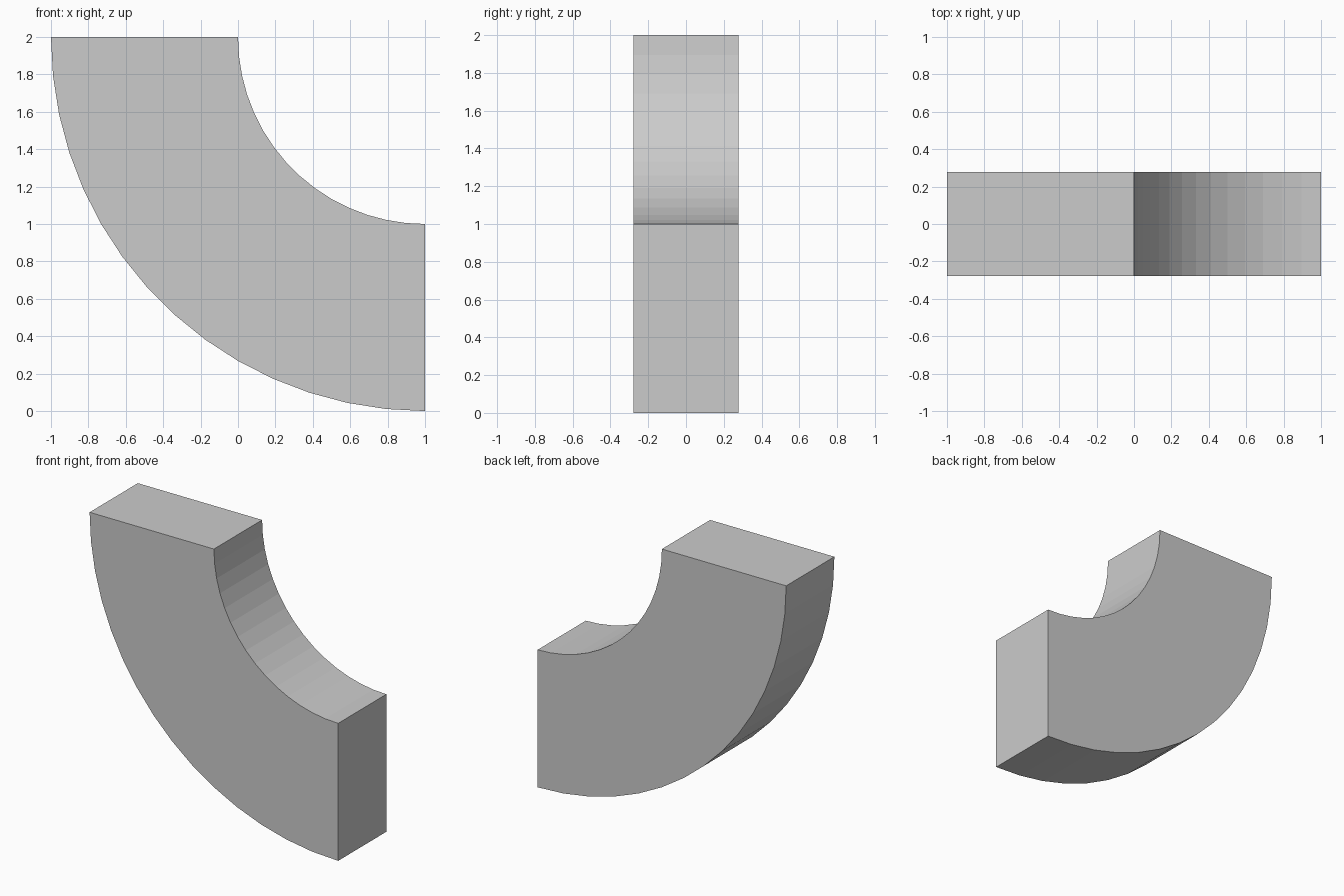
import bpy, bmesh
from math import cos, sin, pi

if "Cube" in bpy.data.objects:
    bpy.data.objects.remove(bpy.data.objects["Cube"])

SEGMENTS = 15
HALF_DEPTH = 0.277
CX, CZ = 1.0, 2.0


def arc(radius):
    """Quarter arc from the top end to the right end."""
    angles = [pi + pi / 2 * i / SEGMENTS for i in range(SEGMENTS + 1)]
    return [(CX + radius * cos(a), CZ + radius * sin(a)) for a in angles]


# Quarter ring: a strip of quads between both arcs, extruded through the depth
bm = bmesh.new()
inner, outer = [[bm.verts.new((x, -HALF_DEPTH, z)) for x, z in arc(r)] for r in (1.0, 2.0)]
strip = [bm.faces.new((inner[i], outer[i], outer[i + 1], inner[i + 1])) for i in range(SEGMENTS)]
result = bmesh.ops.extrude_face_region(bm, geom=strip, use_keep_orig=True)
moved = [v for v in result["geom"] if isinstance(v, bmesh.types.BMVert)]
bmesh.ops.translate(bm, verts=moved, vec=(0, 2 * HALF_DEPTH, 0))
bmesh.ops.recalc_face_normals(bm, faces=bm.faces)

mesh = bpy.data.meshes.new("quarter_ring")
bm.to_mesh(mesh)
bm.free()
bpy.context.collection.objects.link(bpy.data.objects.new("quarter_ring", mesh))
